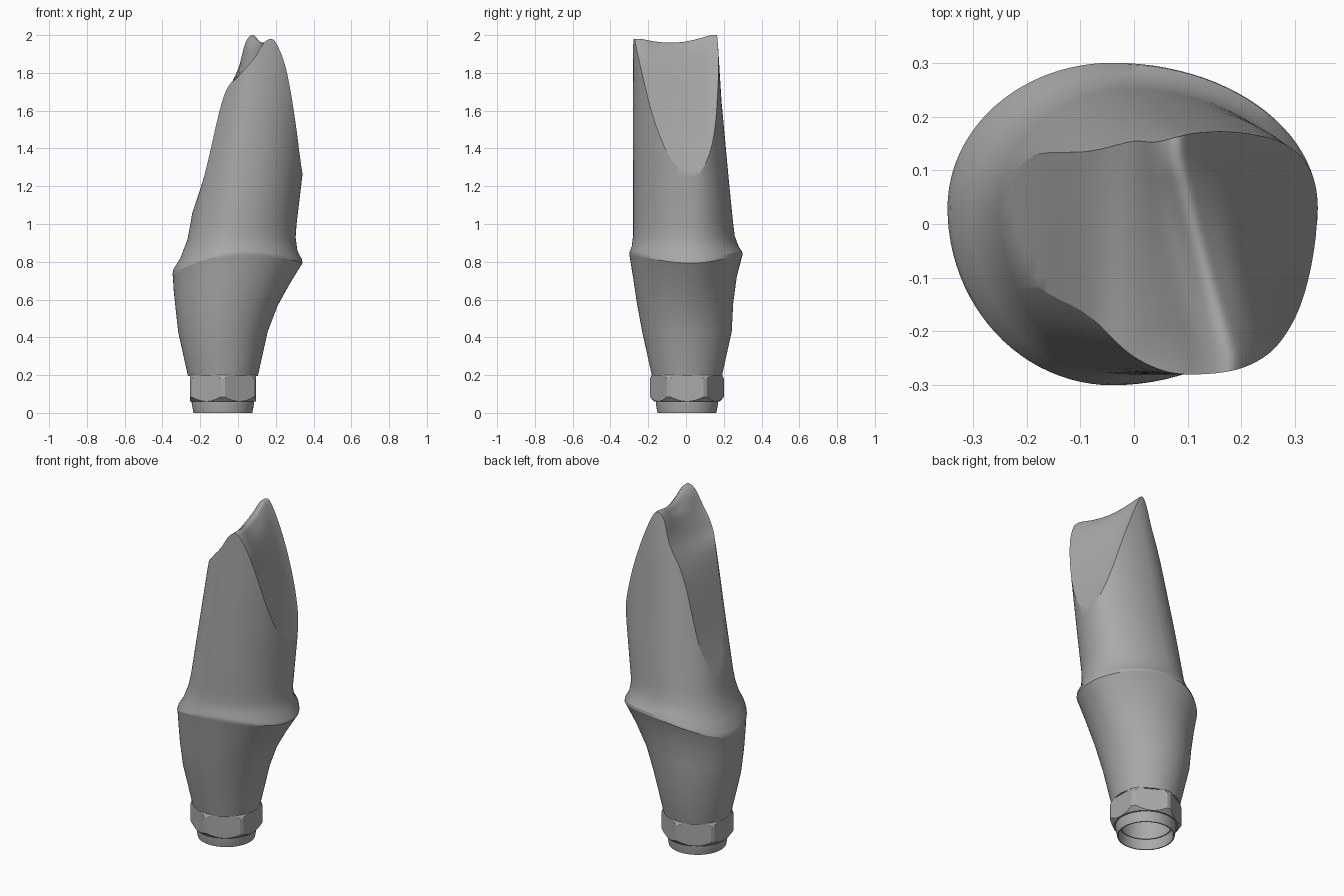
import bpy, bmesh
from math import sin, cos, tau, radians
from mathutils import Vector

cube = bpy.data.objects.get("Cube")
if cube:
    bpy.data.objects.remove(cube)

metal = bpy.data.materials.new("satin_grey_metal")
metal.use_nodes = True
grey = (0.4, 0.4, 0.4, 1)
metal.diffuse_color = grey
metal.node_tree.nodes["Principled BSDF"].inputs["Base Color"].default_value = grey

AXIS_X, AXIS_Y = -0.08, 0.005   # axis of the round base
SEGMENTS = 96


def loft(name, rings, cap=True, loop=False):
    """Skin a list of closed rings with quads."""
    bm = bmesh.new()
    rows = [[bm.verts.new(p) for p in ring] for ring in rings]
    pairs = list(zip(rows, rows[1:]))
    if loop:
        pairs.append((rows[-1], rows[0]))
    for low, high in pairs:
        for i in range(len(low)):
            j = (i + 1) % len(low)
            bm.faces.new((low[i], low[j], high[j], high[i]))
    if cap and not loop:
        bm.faces.new(rows[0][::-1])
        bm.faces.new(rows[-1])
    bmesh.ops.recalc_face_normals(bm, faces=bm.faces)
    mesh = bpy.data.meshes.new(name)
    bm.to_mesh(mesh)
    bm.free()
    obj = bpy.data.objects.new(name, mesh)
    bpy.context.collection.objects.link(obj)
    mesh.materials.append(metal)
    return obj


def activate(obj):
    bpy.ops.object.select_all(action='DESELECT')
    obj.select_set(True)
    bpy.context.view_layer.objects.active = obj


def smooth(obj, angle=25):
    activate(obj)
    bpy.ops.object.shade_smooth_by_angle(angle=radians(angle))


def boolean(obj, other, operation):
    activate(obj)
    mod = obj.modifiers.new("cut", 'BOOLEAN')
    mod.object, mod.operation, mod.solver = other, operation, 'EXACT'
    bpy.ops.object.modifier_apply(modifier=mod.name)
    bpy.data.objects.remove(other)


def oval(z, x0, x1, xc, y0, y1, yc, wave=0):
    """Egg-shaped ring made of four quarter ellipses, with a wavy height."""
    ring = []
    for i in range(SEGMENTS):
        a = tau * i / SEGMENTS
        c, s = cos(a), sin(a)
        x = xc + c * (x1 - xc if c > 0 else xc - x0)
        y = yc + s * (y1 - yc if s > 0 else yc - y0)
        ring.append((x, y, z + wave * (0.03 * c - 0.037 * cos(2 * a))))
    return ring


def circle(z, r, count=SEGMENTS, turn=0):
    return [(AXIS_X + r * cos(tau * i / count + turn),
             AXIS_Y + r * sin(tau * i / count + turn), z) for i in range(count)]


def curve(points, steps=5):
    """Catmull-Rom curve through 2D points."""
    p = [Vector(q) for q in points]
    p = [p[0]] + p + [p[-1]]
    out = []
    for a, b, c, d in zip(p, p[1:], p[2:], p[3:]):
        for k in range(steps):
            t = k / steps
            out.append(0.5 * (2 * b + (c - a) * t + (2 * a - 5 * b + 4 * c - d) * t ** 2
                              + (3 * b - a - 3 * c + d) * t ** 3))
    return out + [p[-1]]


# Flared cuff, wavy shoulder and tilted post
post = loft("post", [
    circle(0.195, 0.185),
    circle(0.43, 0.237),
    oval(0.57, -0.33, 0.21, -0.07, -0.26, 0.25, 0.01, 0.3),
    oval(0.69, -0.34, 0.275, -0.05, -0.28, 0.268, 0.02, 0.7),
    oval(0.79, -0.345, 0.335, -0.04, -0.298, 0.296, 0.03, 1),
    oval(0.80, -0.347, 0.342, -0.04, -0.3, 0.3, 0.03, 1),
    oval(0.82, -0.342, 0.338, -0.03, -0.298, 0.297, 0.03, 0.9),
    oval(0.86, -0.305, 0.315, -0.03, -0.287, 0.278, 0.03, 0.6),
    oval(0.93, -0.268, 0.305, -0.02, -0.28, 0.258, 0.03, 0.2),
    oval(1.0, -0.252, 0.31, -0.01, -0.28, 0.25, 0.04),
    oval(1.25, -0.21, 0.34, 0.03, -0.28, 0.225, 0.04),
    oval(1.65, -0.13, 0.385, 0.07, -0.28, 0.188, 0.02),
    oval(2.1, -0.03, 0.43, 0.13, -0.28, 0.16, -0.02)])

# Envelope that trims the sloped opening, the crest and the side facet
front = [(-0.27, 0.98), (-0.18, 1.25), (-0.08, 1.67), (0, 1.78), (0.08, 1.87),
         (0.13, 1.95), (0.17, 1.98), (0.2, 1.96), (0.24, 1.87), (0.28, 1.72),
         (0.32, 1.5), (0.345, 1.28), (0.37, 1.1)]
back = [(-0.27, 0.98), (-0.18, 1.25), (-0.08, 1.63), (0, 1.82), (0.03, 1.93),
        (0.05, 1.98), (0.075, 2.0), (0.1, 1.98), (0.15, 1.87), (0.22, 1.68),
        (0.28, 1.48), (0.335, 1.28), (0.37, 1.1)]
slices = []
for k in range(9):
    t = k / 8
    y = -0.24 + 0.37 * t
    dip = 0.03 * sin(tau * t / 2)
    blend = [(f[0] + (b[0] - f[0]) * t,
              f[1] + (b[1] - f[1]) * t - (dip if f[1] > 1.9 else 0))
             for f, b in zip(front, back)]
    outline = ([(0.6, 0.9), (0.6, -0.1), (-0.6, -0.1), (-0.6, 0.9)]
               + [tuple(p) for p in curve(blend)])
    slices.append([(x, y, z) for x, z in outline])
slices.insert(0, [(x, -0.5, z) for x, y, z in slices[0]])
slices.append([(x, 0.5, z) for x, y, z in slices[-1]])
envelope = loft("envelope", slices)
envelope.hide_render = True
boolean(post, envelope, 'INTERSECT')
smooth(post)

# Hexagonal key with corners trimmed by a chamfered disc
hex_key = loft("hex_key", [circle(z, 0.202, 6, tau / 12) for z in (0.06, 0.2)])
disc = loft("chamfer_disc", [circle(0.05, 0.165), circle(0.085, 0.196),
                             circle(0.18, 0.196), circle(0.21, 0.182)])
disc.hide_render = True
boolean(hex_key, disc, 'INTERSECT')
smooth(hex_key)

# Hollow round foot
foot = loft("foot", [circle(z, r) for z, r in (
    (0.0, 0.156), (0.05, 0.165), (0.075, 0.165), (0.19, 0.14), (0.19, 0.135),
    (0.02, 0.146), (0.0, 0.15))], loop=True)
smooth(foot)

# Opening through the underside of the key
bore = loft("bore", [circle(z, 0.138) for z in (-0.1, 0.18)])
bore.hide_render = True
boolean(hex_key, bore, 'DIFFERENCE')
smooth(hex_key)
